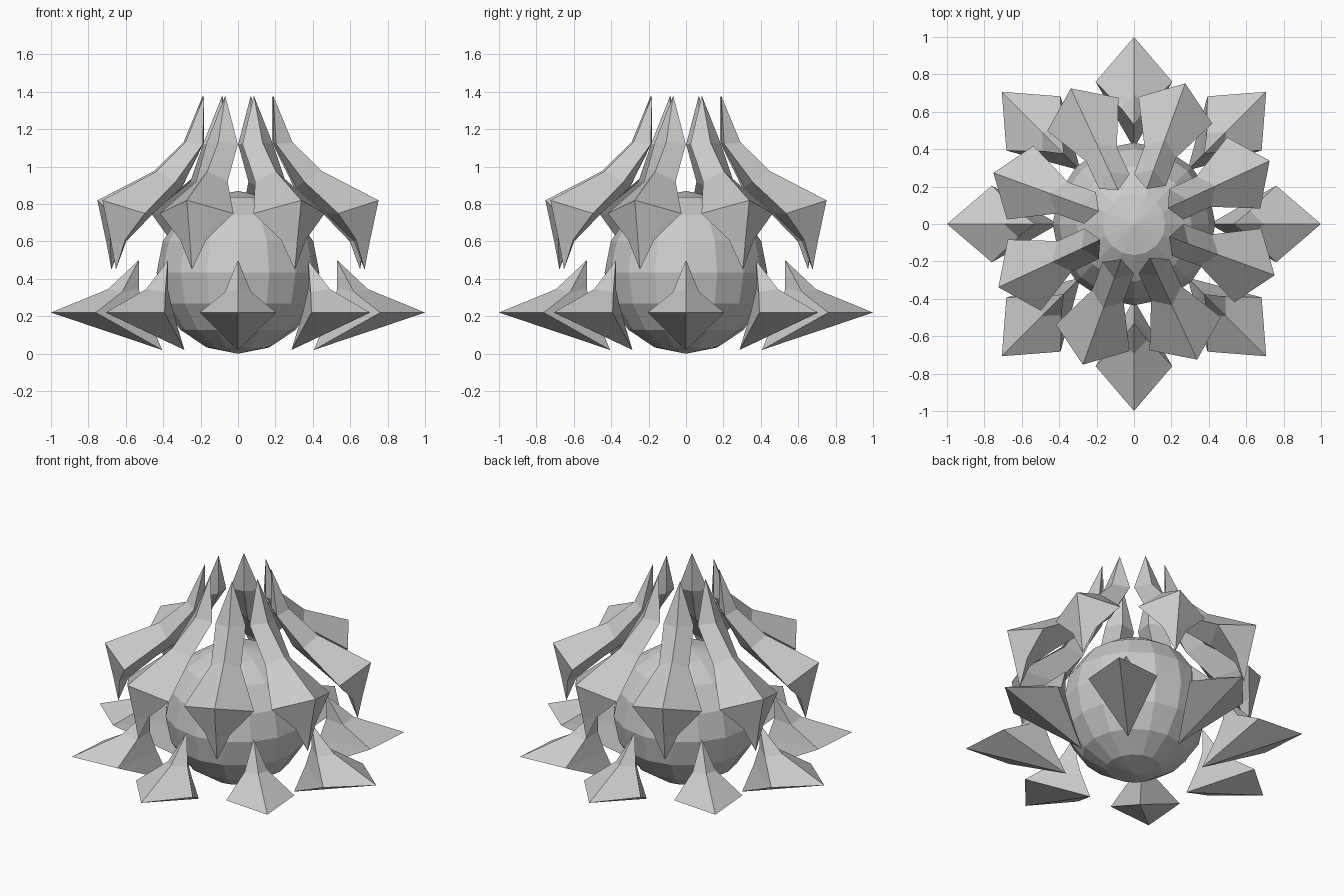
import bpy, bmesh
from math import radians
from mathutils import Matrix, Vector

if "Cube" in bpy.data.objects:
    bpy.data.objects.remove(bpy.data.objects["Cube"])


def scale_leaf(name, top, rings, bottom, angle):
    """Faceted leaf: diamond rings lofted between two pointed tips.
    Ring = outer (r, z), side (r, half width, z), inner (r, z)."""
    bm = bmesh.new()
    loops = []
    for (ro, zo), (rs, w, zs), (ri, zi) in rings:
        pts = [(ro, 0, zo), (rs, w, zs), (ri, 0, zi), (rs, -w, zs)]
        loops.append([bm.verts.new(p) for p in pts])
    for tip, loop in ((top, loops[0]), (bottom, loops[-1])):
        v = bm.verts.new((tip[0], 0, tip[1]))
        for i in range(4):
            bm.faces.new((v, loop[i], loop[(i + 1) % 4]))
    for a, b in zip(loops, loops[1:]):
        for i in range(4):
            j = (i + 1) % 4
            bm.faces.new((a[i], a[j], b[j], b[i]))
    bmesh.ops.recalc_face_normals(bm, faces=bm.faces)
    bm.transform(Matrix.Rotation(radians(angle), 4, 'Z'))
    me = bpy.data.meshes.new(name)
    bm.to_mesh(me)
    bm.free()
    ob = bpy.data.objects.new(name, me)
    bpy.context.collection.objects.link(ob)


# round core
bpy.ops.mesh.primitive_uv_sphere_add(segments=16, ring_count=8, radius=0.435,
                                     location=(0, 0, 0.435))
bpy.context.object.name = "core"

# lower leaves: short upright tip, wide outward point
lower_rings = [
    ((0.695, 0.345), (0.62, 0.07, 0.33), (0.53, 0.345)),
    ((1.0, 0.22), (0.76, 0.205, 0.22), (0.49, 0.22)),
]
# upper leaves: long leaning neck above, small claw below
upper_rings = [
    ((0.31, 1.13), (0.25, 0.09, 1.12), (0.20, 1.13)),
    ((0.48, 0.975), (0.41, 0.09, 0.92), (0.33, 0.89)),
    ((0.80, 0.82), (0.647, 0.21, 0.75), (0.50, 0.75)),
    ((0.75, 0.60), (0.70, 0.075, 0.61), (0.66, 0.60)),
]
for k in range(8):
    scale_leaf(f"lower_leaf_{k}", (0.53, 0.50), lower_rings, (0.405, 0.02), 45 * k)
    scale_leaf(f"upper_leaf_{k}", (0.20, 1.38), upper_rings, (0.72, 0.45), 25 + 45 * k)
